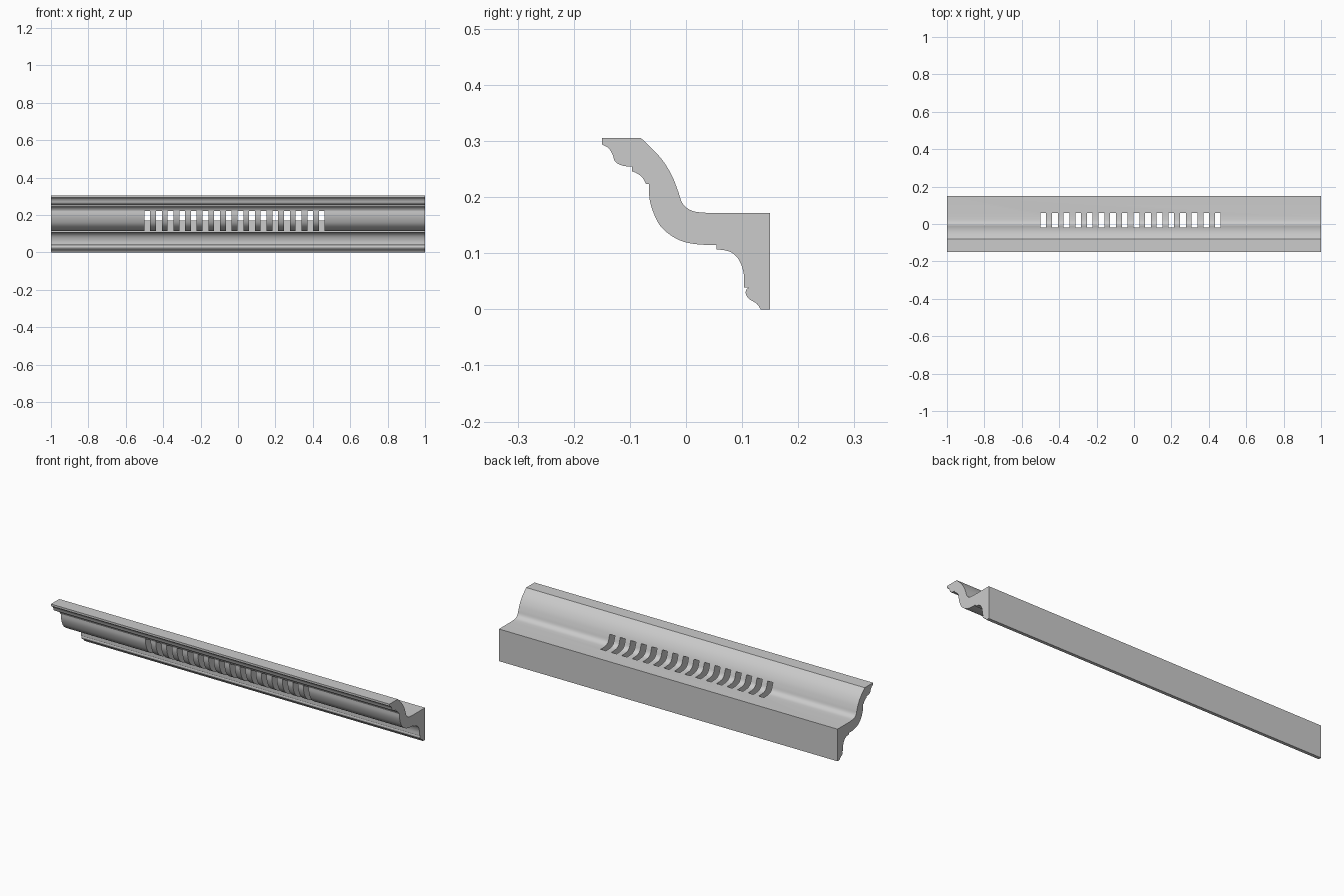
import bpy, bmesh, math
from mathutils import Vector

if "Cube" in bpy.data.objects:
    bpy.data.objects.remove(bpy.data.objects["Cube"])

# Cross-section as runs of (y, z); each run is smoothed, corners stay sharp between runs
RUNS = [
    [(-.15, .305)],
    [(-.08, .305), (-.047, .272), (-.027, .242), (-.015, .213), (-.008, .192),
     (.001, .181), (.016, .174), (.042, .1715)],                     # back of the cove
    [(.15, .1715)], [(.15, 0)],                                      # wall face
    [(.133, 0), (.126, .010), (.113, .018), (.107, .026), (.107, .034), (.112, .039)],
    [(.103, .039), (.103, .062), (.097, .083), (.087, .097), (.074, .104), (.054, .107)],
    [(.054, .1145), (.024, .1155), (-.003, .120), (-.026, .131), (-.046, .149),
     (-.058, .172), (-.065, .197), (-.066, .223)],                   # main front bulge
    [(-.071, .223), (-.078, .235), (-.087, .242), (-.096, .246)],
    [(-.096, .254), (-.113, .256), (-.126, .263), (-.131, .276), (-.138, .287), (-.15, .294)],
]


def smooth_run(run, steps=4):
    """Catmull-Rom curve through the points of one run."""
    p = [Vector(q) for q in run]
    if len(p) < 3:
        return p
    p = [2 * p[0] - p[1]] + p + [2 * p[-1] - p[-2]]
    out = []
    for a, b, c, d in zip(p, p[1:], p[2:], p[3:]):
        for i in range(steps):
            t = i / steps
            out.append(.5 * (2 * b + (c - a) * t + (2 * a - 5 * b + 4 * c - d) * t ** 2
                             + (3 * b - a - 3 * c + d) * t ** 3))
    return out + [p[-2]]


def make_object(name, bm):
    bmesh.ops.recalc_face_normals(bm, faces=bm.faces)
    mesh = bpy.data.meshes.new(name)
    bm.to_mesh(mesh)
    bm.free()
    obj = bpy.data.objects.new(name, mesh)
    bpy.context.collection.objects.link(obj)
    return obj


# Moulding: profile extruded along x
bm = bmesh.new()
face = bm.faces.new([bm.verts.new((-1, p.x, p.y)) for r in RUNS for p in smooth_run(r)])
ext = bmesh.ops.extrude_face_region(bm, geom=[face], use_keep_orig=True)
bmesh.ops.translate(bm, vec=(2, 0, 0),
                    verts=[v for v in ext["geom"] if isinstance(v, bmesh.types.BMVert)])
moulding = make_object("cornice_moulding", bm)

# Row of slots through the curved wall
COUNT, WIDTH, FIRST, LAST = 16, .031, -.485, .448
Y0, Y1, Z0, Z1 = -.085, .058, .106, .2225
bm = bmesh.new()
for i in range(COUNT):
    x = FIRST + (LAST - FIRST) * i / (COUNT - 1)
    box = bmesh.ops.create_cube(bm, size=1)["verts"]
    bmesh.ops.scale(bm, vec=(WIDTH, Y1 - Y0, Z1 - Z0), verts=box)
    bmesh.ops.translate(bm, vec=(x, (Y0 + Y1) / 2, (Z0 + Z1) / 2), verts=box)
cutter = make_object("slot_cutter", bm)
cutter.hide_render = True

cut = moulding.modifiers.new("slots", "BOOLEAN")
cut.operation, cut.solver, cut.object = "DIFFERENCE", "EXACT", cutter
bpy.context.view_layer.objects.active = moulding
moulding.select_set(True)
bpy.ops.object.modifier_apply(modifier=cut.name)
bpy.data.objects.remove(cutter)
bpy.ops.object.shade_smooth_by_angle(angle=math.radians(30))
